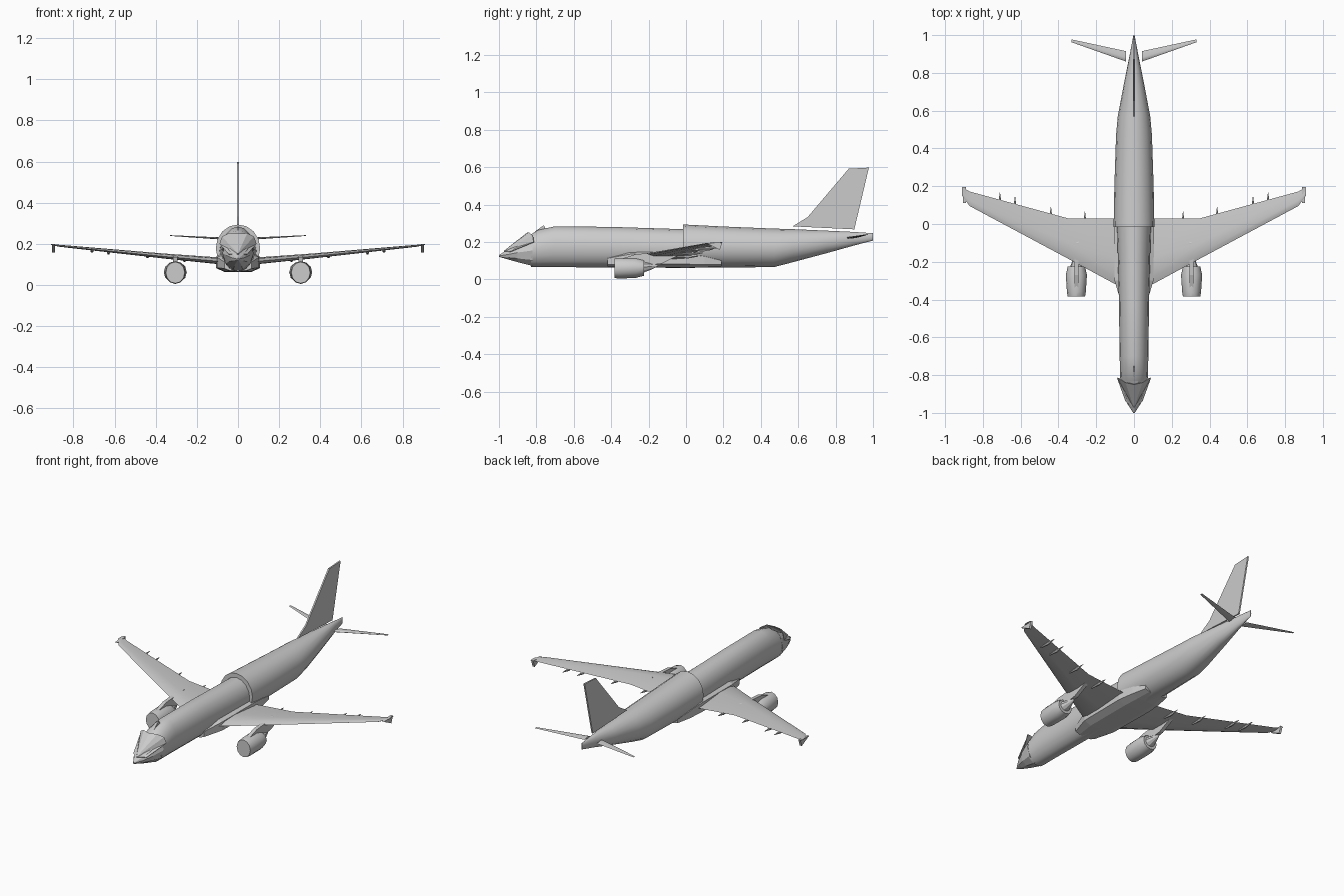
import bpy, bmesh, math

cube = bpy.data.objects.get("Cube")
if cube:
    bpy.data.objects.remove(cube, do_unlink=True)

GREY = (0.6, 0.6, 0.6, 1)
paint = bpy.data.materials.new("light grey paint")
paint.use_nodes = True
paint.diffuse_color = GREY
paint.node_tree.nodes["Principled BSDF"].inputs["Base Color"].default_value = GREY


def finish(name, bm, mirror=False, smooth=False):
    bmesh.ops.recalc_face_normals(bm, faces=bm.faces)
    mesh = bpy.data.meshes.new(name)
    bm.to_mesh(mesh)
    bm.free()
    mesh.materials.append(paint)
    obj = bpy.data.objects.new(name, mesh)
    bpy.context.collection.objects.link(obj)
    if mirror:
        obj.modifiers.new("Mirror", 'MIRROR')
    if smooth:
        bpy.ops.object.select_all(action='DESELECT')
        obj.select_set(True)
        bpy.context.view_layer.objects.active = obj
        bpy.ops.object.shade_smooth_by_angle(angle=math.radians(32))
    return obj


def loft(name, rings, **kw):
    """Skin a list of equal point rings and cap both ends."""
    bm = bmesh.new()
    vs = [[bm.verts.new(p) for p in ring] for ring in rings]
    n = len(vs[0])
    for a, b in zip(vs, vs[1:]):
        for i in range(n):
            j = (i + 1) % n
            bm.faces.new((a[i], a[j], b[j], b[i]))
    bm.faces.new(vs[0])
    bm.faces.new(vs[-1])
    return finish(name, bm, **kw)


def tube(name, sections, cx=0, sides=16, power=1, **kw):
    """Loft rounded sections given as (y, half width, bottom, top)."""
    rings = []
    for y, w, lo, hi in sections:
        ring = []
        for i in range(sides):
            a = math.tau * (i + 0.5 * (power < 1)) / sides
            c, s = math.cos(a), math.sin(a)
            ring.append((cx + w * math.copysign(abs(c) ** power, c), y,
                         (lo + hi) / 2 + (hi - lo) / 2 * math.copysign(abs(s) ** power, s)))
        rings.append(ring)
    return loft(name, rings, **kw)


def plate(name, outline, x, thick, **kw):
    """Upright plate from a (y, z) outline."""
    return loft(name, [[(x + s * thick / 2, y, z) for y, z in outline] for s in (-1, 1)], **kw)


FOIL = [(0, 0), (.12, .4), (.4, .55), (1, 0), (.4, -.4), (.12, -.35)]


def foil(name, stations):
    """Wing through stations (x, leading y, trailing y, z, thickness)."""
    loft(name, [[(x, le + u * (te - le), z + v * t) for u, v in FOIL]
                for x, le, te, z, t in stations], mirror=True, smooth=True)


# Fuselage: the rear half is slightly larger, leaving a step amidships
tube("front_fuselage", [(-.83, .072, .068, .24), (-.79, .074, .066, .265), (-.70, .076, .066, .284),
                        (-.4, .08, .064, .281), (.01, .09, .062, .268)], smooth=True)
tube("rear_fuselage", [(-.015, .108, .062, .294), (.2, .104, .064, .283), (.47, .095, .066, .272),
                       (.57, .086, .092, .269), (.75, .052, .14, .261), (.9, .022, .182, .254),
                       (1, .003, .208, .247)], smooth=True)
tube("nose", [(-1, .004, .121, .131), (-.95, .036, .105, .163), (-.9, .056, .09, .198),
              (-.82, .076, .068, .242)], sides=10)

# Cockpit visor flaring out past the nose
bm = bmesh.new()
pts = [(0, -.975, .152), (.045, -.94, .15), (.09, -.815, .2),
       (.078, -.82, .235), (.045, -.84, .252), (0, -.85, .25)]
vs = [bm.verts.new(p) for p in pts]
for i in range(1, len(vs) - 1):
    bm.faces.new((vs[0], vs[i], vs[i + 1]))
visor = finish("cockpit_visor", bm, mirror=True)
visor.modifiers.new("Solidify", 'SOLIDIFY').thickness = 0.004

# Belly fairing and roof antenna
tube("belly_fairing", [(-.42, .07, .068, .125), (-.3, .108, .063, .155), (0, .112, .06, .16),
                       (.1, .1, .062, .14), (.19, .08, .07, .11)], sides=8, power=.6)
plate("roof_antenna", [(-.81, .255), (-.76, .29), (-.75, .27)], 0, .004)

# Wings, tips and tail surfaces
foil("wings", [(.06, -.34, .03, .112, .036), (.35, -.183, .03, .138, .026),
               (.87, .095, .172, .19, .01), (.91, .15, .195, .197, .005)])
plate("wing_tips", [(.11, .193), (.195, .2), (.18, .158)], .897, .014, mirror=True)
foil("tailplanes", [(.042, .86, .915, .223, .012), (.33, .962, .977, .24, .004)])
plate("tail_fin", [(.57, .284), (.65, .333), (.87, .592), (.978, .598), (.9, .268)], 0, .009)

# Flap track fairings along the trailing edge
for i, (x, y, z) in enumerate([(.26, .05, .125), (.44, .075, .143), (.63, .13, .162), (.71, .152, .17)]):
    tube(f"flap_fairing_{i + 1}", [(y - .1, .004, z - .008, z), (y - .04, .008, z - .014, z + .004),
                                   (y + .015, .001, z - .003, z)], cx=x, sides=6, mirror=True)

# Engines: nacelle, exhaust core and pylon
EX = .305
tube("nacelles", [(-.383, .046, .008, .112), (-.36, .05, .005, .116), (-.27, .056, .008, .116),
                  (-.225, .046, .02, .104)], cx=EX, sides=12, mirror=True, smooth=True)
tube("exhaust_cores", [(-.23, .034, .034, .096), (-.19, .02, .05, .09), (-.15, .004, .07, .078)],
     cx=EX, sides=10, mirror=True, smooth=True)
plate("pylons", [(-.34, .112), (-.27, .135), (-.1, .148), (-.04, .13), (-.13, .085), (-.24, .07)],
      EX, .022, mirror=True)
